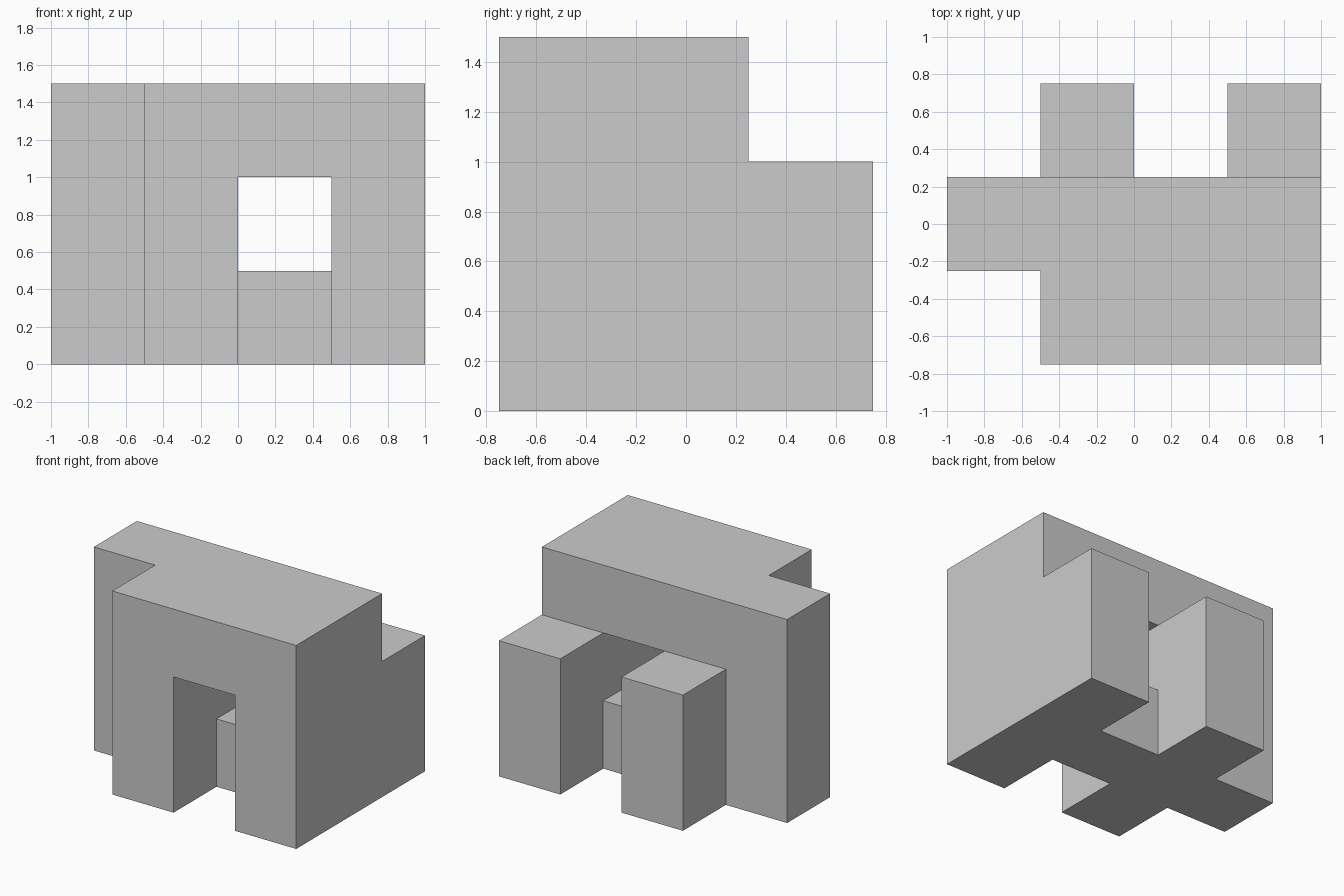
import bpy, bmesh, math
from mathutils import Vector

if "Cube" in bpy.data.objects:
    bpy.data.objects.remove(bpy.data.objects["Cube"])

CELL = 0.5
# Floor plans, bottom to top; each lists rows front to back, '#' is solid
PLANS = [
    (".#.#", "####", ".#.#"),   # legs joined by a low cross block
    (".#.#", "##.#", ".#.#"),   # legs with the opening
    (".###", "####", "...."),   # top slab
]
solid = {(x, y, z) for z, plan in enumerate(PLANS)
         for y, row in enumerate(plan)
         for x, c in enumerate(row) if c == "#"}

bm = bmesh.new()
verts = {}


def corner(p):
    key = tuple(round(v) for v in p)
    if key not in verts:
        verts[key] = bm.verts.new(((key[0] - 2) * CELL, (key[1] - 1.5) * CELL, key[2] * CELL))
    return verts[key]


# Outer skin: a face wherever a solid cell meets an empty one
for cell in sorted(solid):
    for axis in range(3):
        for side in (-1, 1):
            n = Vector((0, 0, 0))
            n[axis] = side
            if tuple(int(a + b) for a, b in zip(cell, n)) in solid:
                continue
            u = Vector((0, 0, 0))
            u[(axis + 1) % 3] = 1
            v = n.cross(u)
            c = Vector(cell) + Vector((0.5, 0.5, 0.5)) + n / 2
            bm.faces.new([corner(c + (a * u + b * v) / 2)
                          for a, b in ((-1, -1), (1, -1), (1, 1), (-1, 1))])

# Merge flat neighbours into clean large faces
bmesh.ops.dissolve_limit(bm, angle_limit=math.radians(1), verts=bm.verts, edges=bm.edges)

mesh = bpy.data.meshes.new("arched_block")
bm.to_mesh(mesh)
bm.free()
obj = bpy.data.objects.new("arched_block", mesh)
bpy.context.collection.objects.link(obj)
